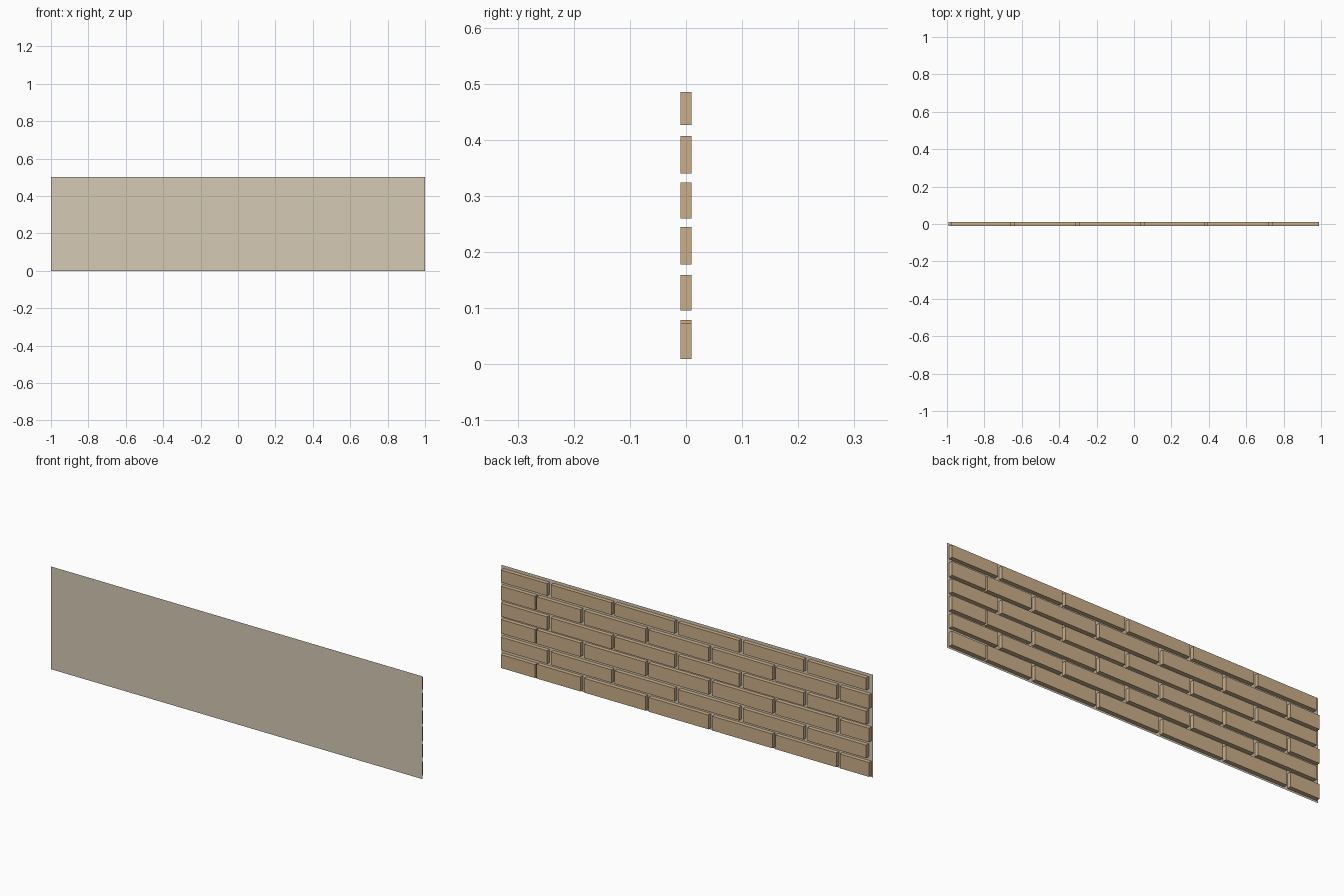
import bpy, bmesh

if "Cube" in bpy.data.objects:
    bpy.data.objects.remove(bpy.data.objects["Cube"])

FRONT, BACK = -0.01, 0.01


def material(name, rgb):
    m = bpy.data.materials.new(name)
    m.diffuse_color = (*rgb, 1)
    m.use_nodes = True
    m.node_tree.nodes["Principled BSDF"].inputs["Base Color"].default_value = m.diffuse_color
    return m


def make_object(name, bm, mat):
    mesh = bpy.data.meshes.new(name)
    bm.to_mesh(mesh)
    bm.free()
    mesh.materials.append(mat)
    ob = bpy.data.objects.new(name, mesh)
    bpy.context.collection.objects.link(ob)
    return ob


def add_brick(bm, x0, x1, z0, z1):
    # raised slab, left open where it meets the mortar sheet
    f = [bm.verts.new((x, FRONT, z)) for x, z in ((x0, z0), (x1, z0), (x1, z1), (x0, z1))]
    b = [bm.verts.new((v.co.x, BACK, v.co.z)) for v in f]
    bm.faces.new(b[::-1])
    for i in range(4):
        j = (i + 1) % 4
        bm.faces.new((f[i], f[j], b[j], b[i]))


mortar_mat = material("mortar", (0.66, 0.59, 0.46))
brick_mat = material("brick", (0.60, 0.43, 0.25))

# Thin mortar sheet on the front
bm = bmesh.new()
bm.faces.new([bm.verts.new((x, FRONT, z)) for x, z in ((-1, 0), (1, 0), (1, 0.5), (-1, 0.5))])
make_object("mortar_sheet", bm, mortar_mat)

# Brick spans for the two alternating courses
course_a = [(-0.992, -0.835), (-0.817, -0.488), (-0.472, -0.148), (-0.127, 0.194),
            (0.212, 0.541), (0.562, 0.797), (0.806, 0.99)]
course_b = [(-0.977, -0.66), (-0.639, -0.313), (-0.292, 0.035), (0.056, 0.377),
            (0.394, 0.72), (0.741, 0.99)]

# Bottom and top of each course, from the ground up
heights = [(0.009, 0.0785), (0.0955, 0.159), (0.1775, 0.245),
           (0.26, 0.324), (0.34, 0.407), (0.426, 0.4855)]

for row, (z0, z1) in enumerate(heights):
    bm = bmesh.new()
    spans = course_b if row % 2 else course_a
    for i, (x0, x1) in enumerate(spans):
        # the end brick of the lowest course is slightly shorter
        top = 0.074 if row == 0 and i == len(spans) - 1 else z1
        add_brick(bm, x0, x1, z0, top)
    make_object(f"brick_course_{row + 1}", bm, brick_mat)
